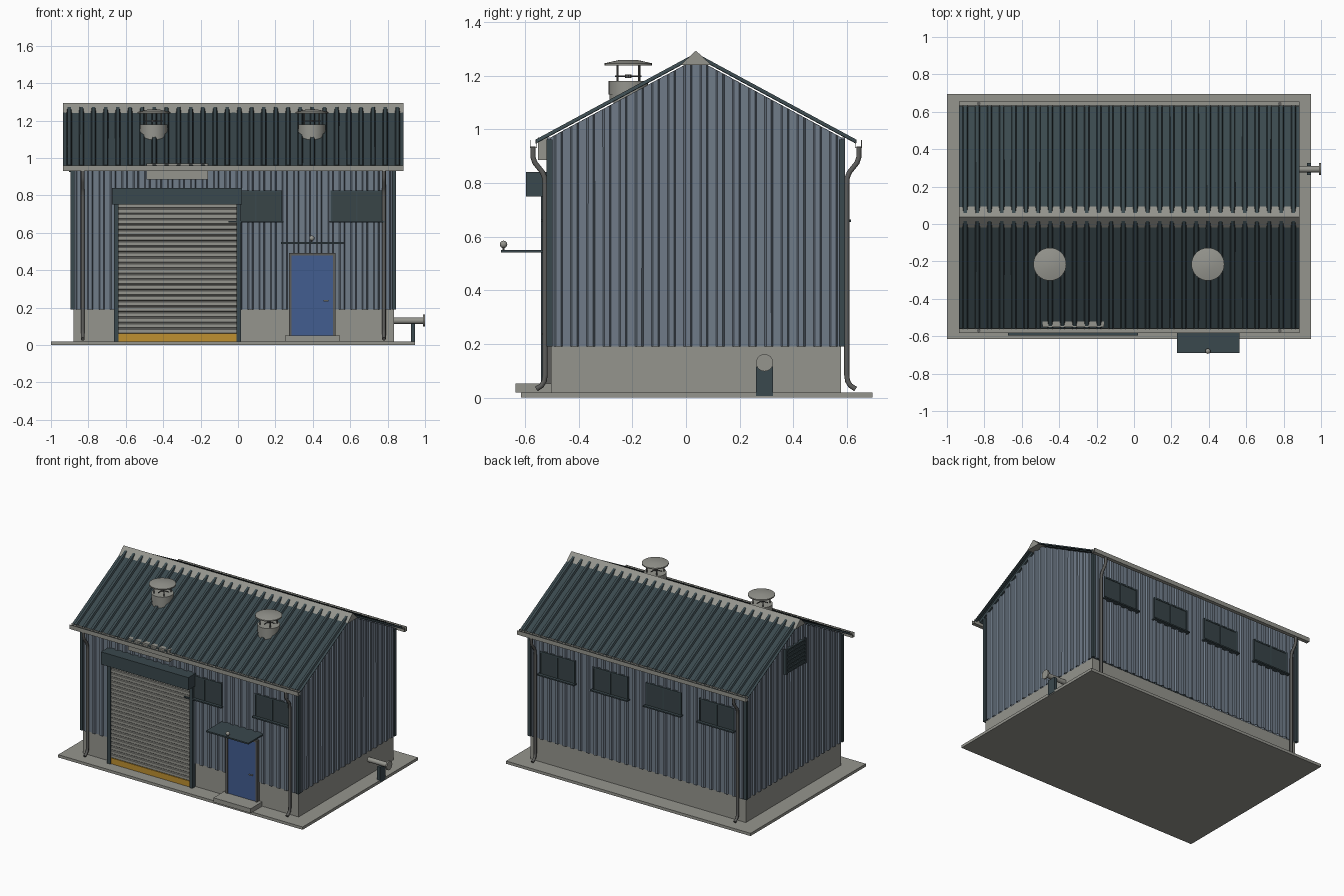
import bpy, bmesh, math
from mathutils import Matrix, Vector

if "Cube" in bpy.data.objects:
    bpy.data.objects.remove(bpy.data.objects["Cube"], do_unlink=True)


def material(name, *rgb):
    m = bpy.data.materials.new(name)
    m.use_nodes = True
    m.diffuse_color = (*rgb, 1)
    m.node_tree.nodes["Principled BSDF"].inputs["Base Color"].default_value = (*rgb, 1)
    return m


GREY = material("light grey", 0.30, 0.30, 0.27)
WALL = material("blue grey cladding", 0.16, 0.20, 0.25)
TEAL = material("dark teal", 0.042, 0.065, 0.074)
GLASS = material("dark glass", 0.040, 0.058, 0.064)
BLUE = material("door blue", 0.055, 0.11, 0.28)
YELLOW = material("safety yellow", 0.52, 0.28, 0.03)
STEEL = material("dark steel", 0.11, 0.11, 0.105)

CX, CY = -0.025, 0.037      # centre of the building
HX, HY = 0.857, 0.543       # half size of the cladding
RIDGE, SLOPE = 1.27, 0.54   # roof sheet height at the ridge, fall per unit
EAVE = 0.597


def finish(name, bm, mat, smooth=False):
    me = bpy.data.meshes.new(name)
    bm.to_mesh(me)
    bm.free()
    me.materials.append(mat)
    ob = bpy.data.objects.new(name, me)
    bpy.context.scene.collection.objects.link(ob)
    if smooth:
        bpy.context.view_layer.objects.active = ob
        bpy.ops.object.select_all(action='DESELECT')
        ob.select_set(True)
        bpy.ops.object.shade_smooth_by_angle(angle=math.radians(35))
    return ob


def boxes(name, mat, *spans):
    """Each span is x0, x1, y0, y1, z0, z1."""
    bm = bmesh.new()
    for x0, x1, y0, y1, z0, z1 in spans:
        mid = Vector(((x0 + x1) / 2, (y0 + y1) / 2, (z0 + z1) / 2))
        size = Matrix.Diagonal((x1 - x0, y1 - y0, z1 - z0, 1))
        bmesh.ops.create_cube(bm, size=1, matrix=Matrix.Translation(mid) @ size)
    return finish(name, bm, mat)


def rods(name, mat, *parts, sides=24):
    """Each part is start, end, start radius, end radius."""
    bm = bmesh.new()
    for a, b, r1, r2 in parts:
        a, b = Vector(a), Vector(b)
        turn = (b - a).to_track_quat('Z', 'Y').to_matrix().to_4x4()
        bmesh.ops.create_cone(bm, cap_ends=True, segments=sides, radius1=r1, radius2=r2,
                              depth=(b - a).length, matrix=Matrix.Translation((a + b) / 2) @ turn)
    return finish(name, bm, mat, True)


def sheet(name, mat, a, b, count, place, rib=0.011, foot=0.24, top=0.14):
    """Ribbed sheet; place(u, h, v) maps profile position, rib height and end (0 or 1)."""
    pitch = (b - a) / count
    prof = [(a, 0), (b, 0)] + ([] if count % 2 else [((a + b) / 2, 0)])
    for i in range(count):
        c = a + (i + 0.5) * pitch
        prof += [(c - foot * pitch, 0), (c - top * pitch, rib),
                 (c + top * pitch, rib), (c + foot * pitch, 0)]
    bm = bmesh.new()
    rows = [[bm.verts.new(place(u, h, v)) for v in (0, 1)] for u, h in sorted(prof)]
    for p, q in zip(rows, rows[1:]):
        bm.faces.new((p[0], q[0], q[1], p[1]))
    ob = finish(name, bm, mat)
    solid = ob.modifiers.new("thickness", 'SOLIDIFY')
    solid.thickness, solid.offset = 0.003, 0
    return ob


# Slab, plinth and step
boxes("ground_slab", GREY, (-1, 0.945, -0.615, 0.695, 0, 0.02))
boxes("plinth", GREY, (CX - 0.855, CX + 0.86, CY - 0.54, CY + 0.54, 0.02, 0.19))
boxes("door_step", GREY, (0.25, 0.545, -0.635, -0.5, 0.02, 0.052))


# Ribbed walls, corner flashings and roof
def wall_top(dy):
    return RIDGE - 0.008 - SLOPE * abs(dy)


for s, long_name, end_name in ((-1, "front_wall", "right_gable_wall"), (1, "back_wall", "left_gable_wall")):
    sheet(long_name, WALL, -HX, HX, 28,
          lambda u, h, v: (CX + u, CY + s * (HY + h), wall_top(HY) if v else 0.19))
    sheet(end_name, WALL, -HY, HY, 18,
          lambda u, h, v: (CX + s * (HX + h), CY + u, wall_top(u) if v else 0.19))
    sheet("front_roof" if s < 0 else "back_roof", TEAL, -0.91, 0.91, 28,
          lambda u, h, v: (CX + u, CY + s * EAVE * v, RIDGE - SLOPE * EAVE * v + h),
          rib=0.013, foot=0.2, top=0.12)
    # Open channel gutter
    y0, y1 = sorted((CY + s * 0.592, CY + s * 0.619))
    boxes("front_gutter" if s < 0 else "back_gutter", GREY,
          (CX - 0.91, CX + 0.91, y0, y1, 0.930, 0.933),
          (CX - 0.91, CX + 0.91, y0, y0 + 0.003, 0.930, 0.960),
          (CX - 0.91, CX + 0.91, y1 - 0.003, y1, 0.930, 0.960))

corners = [(CX + sx * 0.859, CY + sy * 0.545) for sx in (-1, 1) for sy in (-1, 1)]
boxes("corner_flashings", TEAL,
      *[(x - 0.011, x + 0.011, y - 0.011, y + 0.011, 0.19, 0.962) for x, y in corners])

# Ridge cap, a solid triangular prism
bm = bmesh.new()
ends = [[bm.verts.new((CX + sx * 0.911, CY + y, z)) for y, z in
         ((-0.058, 1.239), (0.058, 1.239), (0, 1.293))] for sx in (-1, 1)]
bm.faces.new(ends[0])
bm.faces.new(ends[1])
for i in range(3):
    j = (i + 1) % 3
    bm.faces.new((ends[0][i], ends[0][j], ends[1][j], ends[1][i]))
bmesh.ops.recalc_face_normals(bm, faces=bm.faces)
finish("ridge_cap", bm, GREY)

# Roof ventilators
for i, x in enumerate((-0.45, 0.395), 1):
    y = -0.215
    rods(f"vent_{i}_collar", GREY, ((x, y, 1.1), (x, y, 1.13), 0.07, 0.07),
         ((x, y, 1.13), (x, y, 1.18), 0.073, 0.073), sides=32)
    rods(f"vent_{i}_cap", GREY, ((x, y, 1.238), (x, y, 1.246), 0.088, 0.088),
         ((x, y, 1.246), (x, y, 1.258), 0.088, 0.035), sides=32)
    legs = [(x + 0.057 * math.cos(k * math.pi / 2 + 0.78), y + 0.057 * math.sin(k * math.pi / 2 + 0.78))
            for k in range(4)]
    rods(f"vent_{i}_legs", STEEL, *[((a, b, 1.17), (a, b, 1.24), 0.004, 0.004) for a, b in legs], sides=8)
    rods(f"vent_{i}_damper", STEEL, ((x - 0.05, y, 1.198), (x + 0.05, y, 1.198), 0.003, 0.003),
         ((x, y - 0.05, 1.198), (x, y + 0.05, 1.198), 0.003, 0.003),
         ((x, y, 1.192), (x, y, 1.204), 0.012, 0.012), sides=8)

# Roller door
sheet("roller_shutter", GREY, 0.06, 0.76, 24,
      lambda u, h, v: (-0.645 * (1 - v), -0.524 - h, u), rib=0.005, foot=0.44, top=0.3)
boxes("shutter_bottom_bar", YELLOW, (-0.645, 0, -0.532, -0.505, 0.02, 0.062))
boxes("shutter_guides", TEAL, (-0.664, -0.638, -0.54, -0.495, 0.02, 0.76),
      (-0.009, 0.015, -0.54, -0.495, 0.02, 0.76))
boxes("shutter_housing", TEAL, (-0.673, 0.022, -0.596, -0.495, 0.75, 0.84))
boxes("blank_sign_panel", GREY, (-0.49, -0.16, -0.552, -0.505, 0.885, 0.97))

# Side door, canopy and lamp
boxes("door_leaf", BLUE, (0.285, 0.51, -0.524, -0.495, 0.052, 0.48))
boxes("door_frame", STEEL, (0.272, 0.286, -0.53, -0.495, 0.052, 0.492),
      (0.509, 0.522, -0.53, -0.495, 0.052, 0.492), (0.272, 0.522, -0.53, -0.495, 0.479, 0.492))
boxes("door_handle", GREY, (0.458, 0.485, -0.536, -0.531, 0.233, 0.24),
      (0.478, 0.485, -0.536, -0.52, 0.233, 0.24))
boxes("door_canopy", TEAL, (0.23, 0.565, -0.69, -0.5, 0.54, 0.55))
bm = bmesh.new()
bmesh.ops.create_uvsphere(bm, u_segments=16, v_segments=10, radius=0.014,
                          matrix=Matrix.Translation((0.395, -0.68, 0.571)))
finish("canopy_lamp", bm, GREY, True)
rods("lamp_stem", STEEL, ((0.395, -0.68, 0.549), (0.395, -0.68, 0.56), 0.004, 0.004), sides=8)


# Windows: pane, frame with mullion, sill
def window(name, x, side):
    def slab(x0, x1, out, z0, z1):
        y0, y1 = sorted((CY + side * 0.535, CY + side * out))
        return (x + x0, x + x1, y0, y1, z0, z1)
    boxes(name + "_pane", GLASS, slab(-0.14, 0.14, 0.556, 0.662, 0.825))
    boxes(name + "_frame", TEAL, slab(-0.14, -0.13, 0.559, 0.662, 0.825),
          slab(0.13, 0.14, 0.559, 0.662, 0.825), slab(-0.14, 0.14, 0.559, 0.815, 0.825),
          slab(-0.005, 0.005, 0.559, 0.662, 0.825))
    boxes(name + "_sill", TEAL, slab(-0.147, 0.147, 0.577, 0.655, 0.664))


for i, x in enumerate((0.095, 0.635), 1):
    window(f"front_window_{i}", x, -1)
for i in range(4):
    window(f"back_window_{i + 1}", 0.61 - 0.423 * i, 1)

# Louvre in the gable
xo = CX - HX
boxes("gable_louvre_frame", TEAL, (xo - 0.013, xo + 0.01, CY - 0.11, CY + 0.11, 0.93, 1.1),
      (xo - 0.022, xo, CY - 0.115, CY - 0.103, 0.925, 1.105),
      (xo - 0.022, xo, CY + 0.103, CY + 0.115, 0.925, 1.105))
boxes("gable_louvre_slats", TEAL, *[(xo - 0.022, xo, CY - 0.105, CY + 0.105, 0.93 + 0.027 * k, 0.94 + 0.027 * k)
                                    for k in range(7)])

# Downpipes at the four corners
path = [(0.607, 0.935), (0.607, 0.895), (0.6, 0.875), (0.572, 0.84), (0.564, 0.82), (0.562, 0.79),
        (0.562, 0.085), (0.565, 0.062), (0.575, 0.045), (0.595, 0.032)]
for sx, x in (("right", -0.83), ("left", 0.78)):
    for sy, side in (("front", -1), ("back", 1)):
        cu = bpy.data.curves.new(f"{sy}_{sx}_downpipe", 'CURVE')
        cu.dimensions = '3D'
        cu.bevel_depth, cu.bevel_resolution, cu.use_fill_caps = 0.01, 3, True
        sp = cu.splines.new('POLY')
        sp.points.add(len(path) - 1)
        for p, (d, z) in zip(sp.points, path):
            p.co = (x, CY + side * d, z, 1)
        cu.materials.append(STEEL)
        bpy.context.scene.collection.objects.link(bpy.data.objects.new(cu.name, cu))

# Outlet pipe with flange, on a stand
rods("outlet_pipe", GREY, ((0.82, 0.293, 0.13), (0.995, 0.293, 0.13), 0.017, 0.017),
     ((0.99, 0.293, 0.13), (1, 0.293, 0.13), 0.032, 0.032))
boxes("outlet_stand", TEAL, (0.925, 0.947, 0.261, 0.325, 0.006, 0.116))
